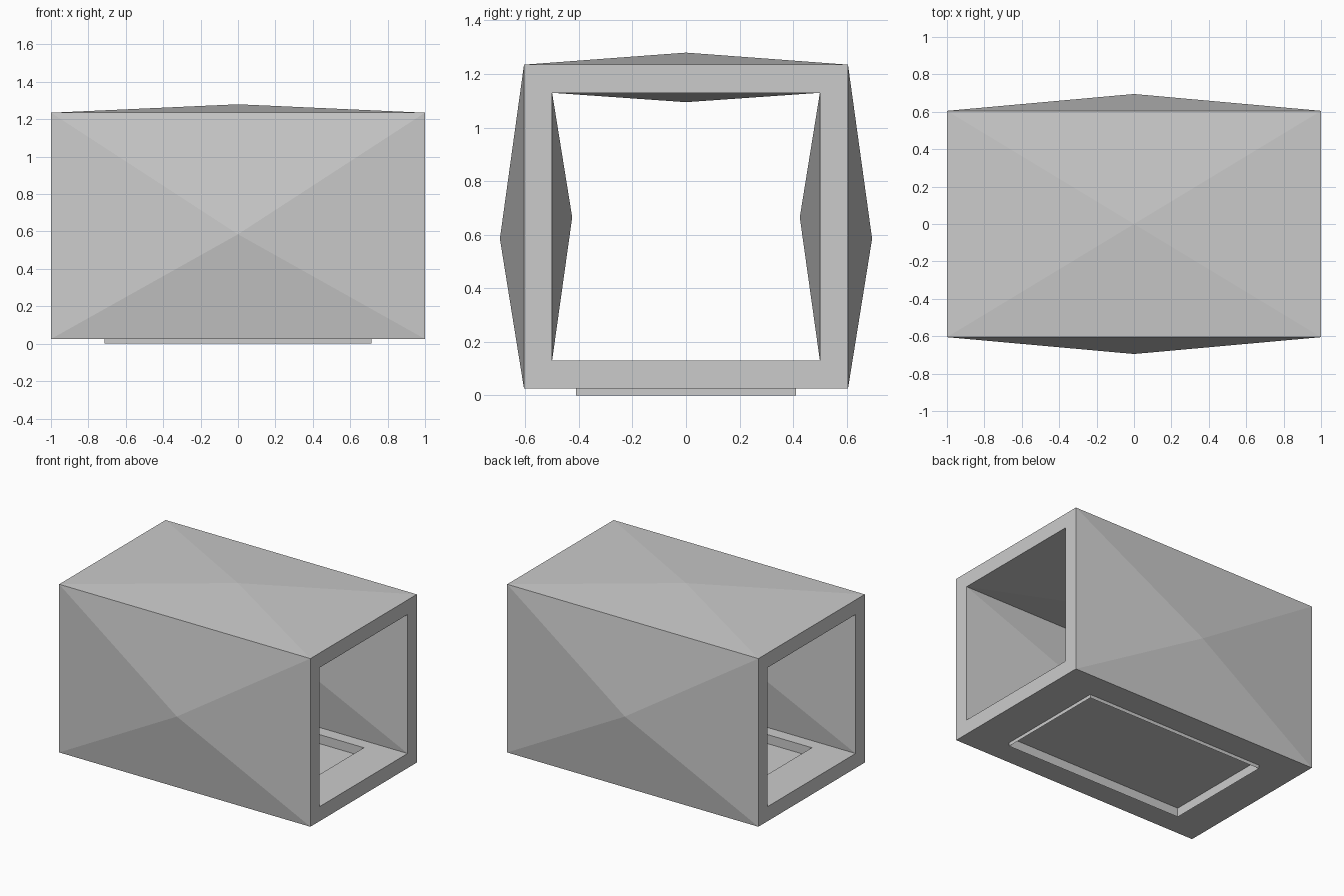
import bpy
import bmesh

cube = bpy.data.objects.get("Cube")
if cube:
    bpy.data.objects.remove(cube, do_unlink=True)

grey = bpy.data.materials.new("light_grey")
grey.use_nodes = True
colour = (0.6, 0.6, 0.6, 1)
grey.diffuse_color = colour
grey.node_tree.nodes["Principled BSDF"].inputs["Base Color"].default_value = colour


def finish(name, bm):
    bmesh.ops.remove_doubles(bm, verts=bm.verts, dist=0.0001)
    bmesh.ops.recalc_face_normals(bm, faces=bm.faces)
    mesh = bpy.data.meshes.new(name)
    bm.to_mesh(mesh)
    bm.free()
    mesh.materials.append(grey)
    obj = bpy.data.objects.new(name, mesh)
    bpy.context.collection.objects.link(obj)
    return obj


def poly(bm, points):
    return bm.faces.new([bm.verts.new(p) for p in points])


def strip(bm, loop_a, loop_b):
    """Closed band of quads between two four-point loops."""
    for i in range(4):
        j = (i + 1) % 4
        poly(bm, (loop_a[i], loop_a[j], loop_b[j], loop_b[i]))


def peak(bm, corners, apex):
    """Four triangles rising to an off-plane point."""
    for i in range(4):
        poly(bm, (corners[i], corners[(i + 1) % 4], apex))


def rect_yz(x, half_y, low, high):
    return [(x, -half_y, low), (x, half_y, low), (x, half_y, high), (x, -half_y, high)]


def rect_xy(half_x, half_y, z):
    return [(-half_x, -half_y, z), (half_x, -half_y, z), (half_x, half_y, z), (-half_x, half_y, z)]


LENGTH = 1.0
OUT_Y, OUT_LOW, OUT_HIGH = 0.605, 0.025, 1.235
IN_Y, IN_LOW, IN_HIGH = 0.5, 0.13, 1.13
TRAY_X, TRAY_Y, PANEL_Z = 0.715, 0.41, 0.065

# Open-ended sleeve with faceted walls
bm = bmesh.new()
for half_y, low, high, side_y, side_z, roof_z in (
        (OUT_Y, OUT_LOW, OUT_HIGH, 0.695, 0.585, 1.28),
        (IN_Y, IN_LOW, IN_HIGH, 0.425, 0.665, 1.095)):
    for s in (-1, 1):
        wall = [(-LENGTH, s * half_y, low), (LENGTH, s * half_y, low),
                (LENGTH, s * half_y, high), (-LENGTH, s * half_y, high)]
        peak(bm, wall, (0, s * side_y, side_z))
    peak(bm, rect_xy(LENGTH, half_y, high), (0, 0, roof_z))
    # Floor with a rectangular opening
    strip(bm, rect_xy(LENGTH, half_y, low), rect_xy(TRAY_X, TRAY_Y, low))
# Flat end frames
for x in (-LENGTH, LENGTH):
    strip(bm, rect_yz(x, OUT_Y, OUT_LOW, OUT_HIGH), rect_yz(x, IN_Y, IN_LOW, IN_HIGH))
finish("sleeve", bm)

# Thin rim lining the floor opening and standing proud underneath
bm = bmesh.new()
strip(bm, rect_xy(TRAY_X, TRAY_Y, 0), rect_xy(TRAY_X, TRAY_Y, IN_LOW))
finish("floor_rim", bm)

# Panel set halfway up the rim
bm = bmesh.new()
poly(bm, rect_xy(TRAY_X, TRAY_Y, PANEL_Z))
finish("floor_panel", bm)
